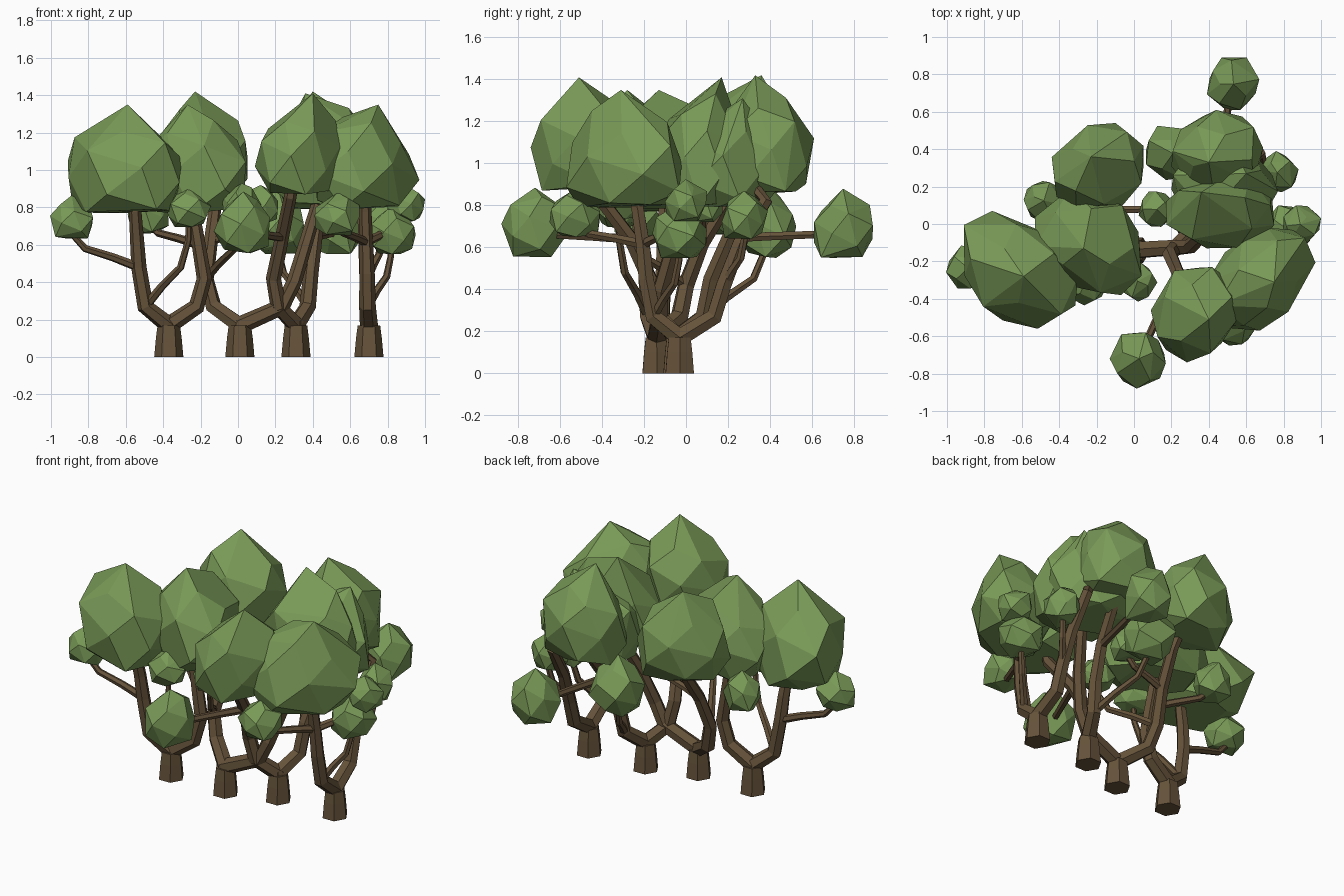
import bpy, bmesh, math, random
from mathutils import Vector

if "Cube" in bpy.data.objects:
    bpy.data.objects.remove(bpy.data.objects["Cube"])

random.seed(7)


def material(name, col):
    m = bpy.data.materials.new(name)
    m.diffuse_color = (*col, 1)
    m.use_nodes = True
    m.node_tree.nodes["Principled BSDF"].inputs["Base Color"].default_value = m.diffuse_color
    return m


BARK = material("bark", (0.13, 0.085, 0.042))
LEAF = material("leaf", (0.19, 0.32, 0.095))


def finish(name, bm, mat):
    bmesh.ops.recalc_face_normals(bm, faces=bm.faces)
    me = bpy.data.meshes.new(name)
    bm.to_mesh(me)
    bm.free()
    me.materials.append(mat)
    ob = bpy.data.objects.new(name, me)
    bpy.context.collection.objects.link(ob)


def tube(name, pts, r0, r1, sides=6):
    """Tapered faceted limb along a polyline."""
    bm = bmesh.new()
    rings, n = [], len(pts)
    u = Vector((1, 0.01, 0))
    for i, p in enumerate(pts):
        t = (pts[min(i + 1, n - 1)] - pts[max(i - 1, 0)]).normalized()
        u = u - t * u.dot(t)
        if u.length < 0.05:
            u = t.orthogonal()
        u.normalize()
        v = t.cross(u)
        r = r0 + (r1 - r0) * i / (n - 1)
        rings.append([bm.verts.new(p + r * (u * math.cos(a) + v * math.sin(a)))
                      for a in (2 * math.pi * k / sides for k in range(sides))])
    for a, b in zip(rings, rings[1:]):
        for k in range(sides):
            j = (k + 1) % sides
            bm.faces.new((a[k], a[j], b[j], b[k]))
    bm.faces.new(rings[0])
    bm.faces.new(rings[-1])
    finish(name, bm, BARK)


def clump(name, lo, hi, count, floor, jitter, apex=None, skew=0):
    """Convex faceted leaf mass fitted to a box, with a peaked top and flat base."""
    bm = bmesh.new()
    pts = [Vector((0, 0, 1.08))]
    turn = random.uniform(0, 6)
    for i in range(count):
        z = 1 - 2 * (i + 0.9) / (count + 0.8)
        r = (1 - abs(z) ** 2.3) ** (1 / 2.3)
        a = turn + i * 2.39996
        p = Vector((r * math.cos(a), r * math.sin(a), z)) * random.uniform(1 - jitter, 1 + jitter)
        p.x += skew * p.y
        p.z = max(p.z * (.88 if p.z > 0 else 1), floor + random.uniform(0, 0.07))
        pts.append(p)
    mn = [min(p[k] for p in pts) for k in range(3)]
    mx = [max(p[k] for p in pts) for k in range(3)]
    for i, p in enumerate(pts):
        q = Vector([lo[k] + (hi[k] - lo[k]) * (p[k] - mn[k]) / (mx[k] - mn[k]) for k in range(3)])
        if i == 0 and apex:
            q.x, q.y = apex
        bm.verts.new(q)
    res = bmesh.ops.convex_hull(bm, input=bm.verts)
    junk = {g for g in res["geom_interior"] + res["geom_unused"] if isinstance(g, bmesh.types.BMVert)}
    bmesh.ops.delete(bm, geom=list(junk), context='VERTS')
    bmesh.ops.dissolve_limit(bm, angle_limit=math.radians(9), verts=bm.verts, edges=bm.edges)
    finish(name, bm, LEAF)


# Large canopy clumps, one per branch: x, y and z ranges, then skew and peak position
canopy = [
    (-.91, -.30, -.56, .07, .77, 1.35, -.3, -.59, -.28),
    (-.53, .04, -.38, .19, .77, 1.35, -.2, -.27, -.13),
    (-.44, .05, .07, .54, .87, 1.42, .2, -.23, .36),
    (.17, .75, -.13, .28, .80, 1.41, 0, .36, .17),
    (.09, .56, -.74, -.23, .87, 1.41, .1, .40, -.51),
    (.20, .69, .14, .61, .86, 1.42, 0, .40, .33),
    (.39, .97, -.57, -.02, .79, 1.35, .35, .75, -.31),
    (.20, .77, -.05, .44, .79, 1.31, 0, .60, .27),
]
for a, b, c, d, e, f, k, px, py in canopy:
    clump("canopy_clump", (a, c, e), (b, d, f), 23, -.55, .10, (px, py), k)

# Trunks
trunks = [Vector(p) for p in ((-.37, -.14, 0), (.01, -.14, 0), (.31, -.04, 0), (.70, -.03, 0))]
UP = Vector((0, 0, 1))
for t in trunks:
    tube("trunk", [t, t + UP * .1, t + UP * .17], .078, .06)

# Main branches, two per trunk: knee and upper point; the rest follows by rule
branches = []
forks = [
    ((-.53, -.19, .48), (-.55, -.24, .78)),
    ((-.18, -.11, .42), (-.24, -.10, .78)),
    ((-.17, .00, .42), (-.12, .20, .82)),
    ((.30, -.12, .40), (.42, .03, .80)),
    ((.19, -.16, .42), (.28, -.43, .86)),
    ((.39, .12, .45), (.44, .34, .84)),
    ((.69, -.19, .45), (.68, -.23, .78)),
    ((.69, .18, .42), (.67, .38, .82)),
]
for i, (knee, upper) in enumerate(forks):
    t, knee, upper = trunks[i // 2], Vector(knee), Vector(upper)
    shoulder = t.lerp(knee, .78)
    shoulder.z = .27
    mid = knee.lerp(upper, .5)
    mid.y = knee.y + .38 * (upper.y - knee.y)
    a, b, c, d, e, f = canopy[i][:6]
    heart = Vector((a + b, c + d, e + f)) / 2
    path = [t + UP * .11, t + UP * .17, shoulder, knee, mid, upper, upper.lerp(heart, .4)]
    branches.append(path)
    tube("branch", path, .052, .03)

# Small clumps: centre, half width, half height, parent branch and joint on it
small = [
    (-.89, -.23, .75, .115, .115, 0, 3), (-.48, .12, .78, .11, .12, 1, 4),
    (-.26, -.32, .80, .115, .105, 0, 2), (.02, -.73, .72, .15, .165, 4, 4),
    (.02, -.31, .83, .105, .10, 2, 3), (.12, .08, .82, .095, .10, 2, 4),
    (.21, .38, .73, .145, .18, 5, 2), (.53, .75, .715, .14, .165, 5, 4),
    (.53, -.53, .765, .12, .115, 6, 4), (.82, -.03, .68, .13, .13, 6, 2),
    (.90, .0, .825, .10, .10, 6, 4), (.77, .28, .755, .11, .115, 7, 3),
]
for x, y, z, w, h, b, j in small:
    clump("small_clump", (x - w, y - w, z - h), (x + w, y + w, z + h), 17, -.8, .10)
    # Twig runs outward first, then turns up into its clump
    s, e = branches[b][j], Vector((x, y, z - .03))
    path = [s.copy()]
    for out, rise in ((.38, .22), (.8, .42), (.97, .7), (1, 1)):
        p = s.lerp(e, out)
        p.z = s.z + rise * (e.z - s.z)
        path.append(p)
    tube("twig", path, .025, .015)
